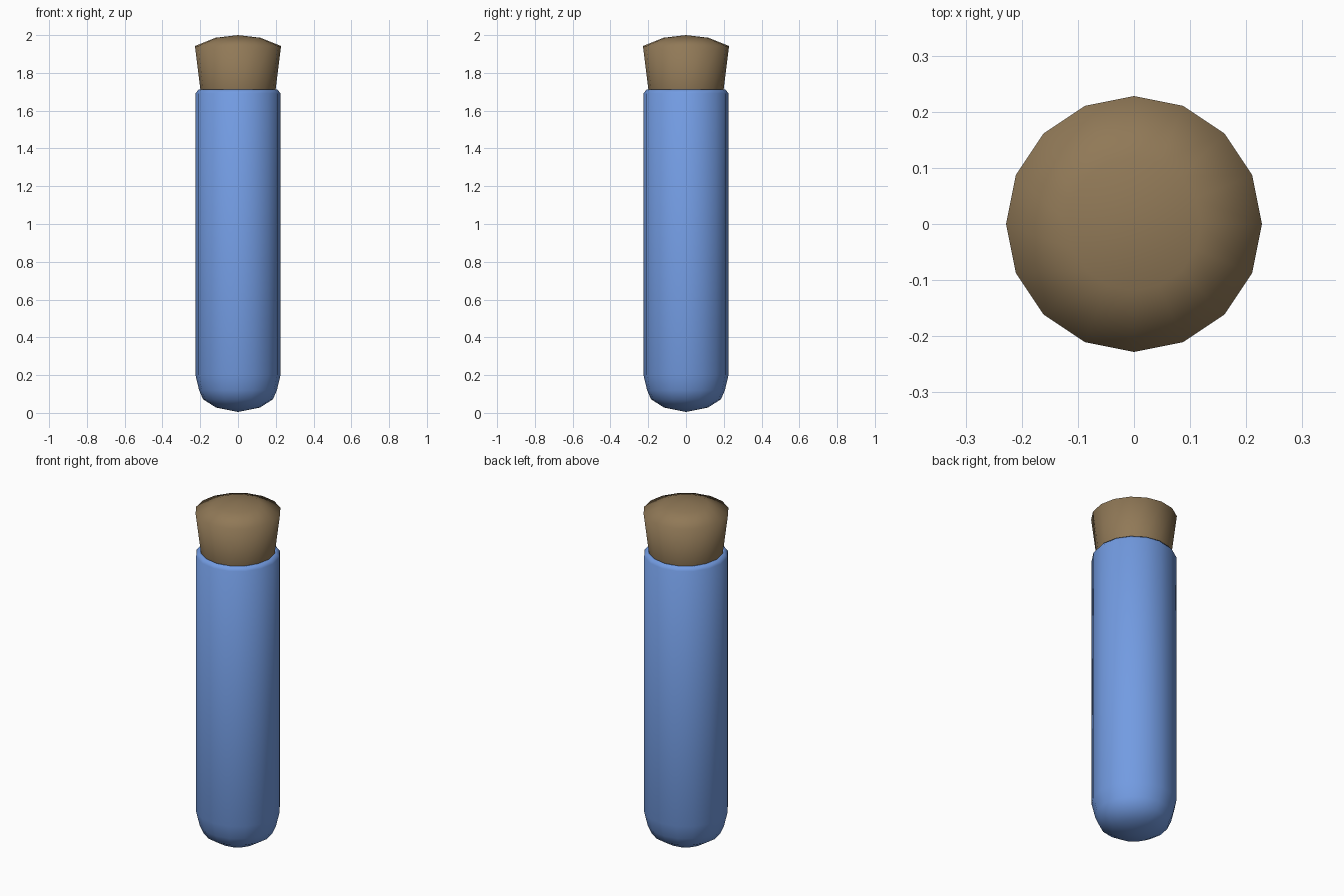
import bpy, bmesh, math

if "Cube" in bpy.data.objects:
    bpy.data.objects.remove(bpy.data.objects["Cube"])

SIDES = 16


def material(name, rgb):
    m = bpy.data.materials.new(name)
    m.diffuse_color = (*rgb, 1.0)
    m.use_nodes = True
    m.node_tree.nodes["Principled BSDF"].inputs["Base Color"].default_value = m.diffuse_color
    return m


def lathe(name, profile, mat):
    """Revolve (radius, height) points from bottom to top; radius 0 is a pole."""
    bm = bmesh.new()
    rings = []
    for r, z in profile:
        if r == 0:
            rings.append([bm.verts.new((0, 0, z))] * SIDES)
        else:
            rings.append([bm.verts.new((r * math.cos(2 * math.pi * i / SIDES),
                                        r * math.sin(2 * math.pi * i / SIDES), z))
                          for i in range(SIDES)])
    for low, high in zip(rings, rings[1:]):
        for i in range(SIDES):
            j = (i + 1) % SIDES
            corners = []
            for v in (low[i], low[j], high[j], high[i]):
                if v not in corners:
                    corners.append(v)
            bm.faces.new(corners).smooth = True
    bmesh.ops.recalc_face_normals(bm, faces=bm.faces)
    mesh = bpy.data.meshes.new(name)
    bm.to_mesh(mesh)
    bm.free()
    mesh.materials.append(mat)
    ob = bpy.data.objects.new(name, mesh)
    bpy.context.collection.objects.link(ob)
    return ob


blue = material("blue glass", (0.17, 0.33, 0.76))
brown = material("cork brown", (0.28, 0.19, 0.095))

# Glass tube: rounded bottom, straight wall, bevelled lip, open mouth with inner wall
lathe("glass_tube", [
    (0, 0.005), (0.116, 0.028), (0.185, 0.072), (0.206, 0.12), (0.225, 0.20),
    (0.225, 1.692), (0.208, 1.712), (0.197, 1.712), (0.185, 1.60), (0, 1.58)], blue)

# Cork stopper: tapered plug with a shallow domed top
lathe("cork_stopper", [
    (0, 1.62), (0.188, 1.62), (0.199, 1.71), (0.228, 1.942),
    (0.119, 1.986), (0, 2.0)], brown)
